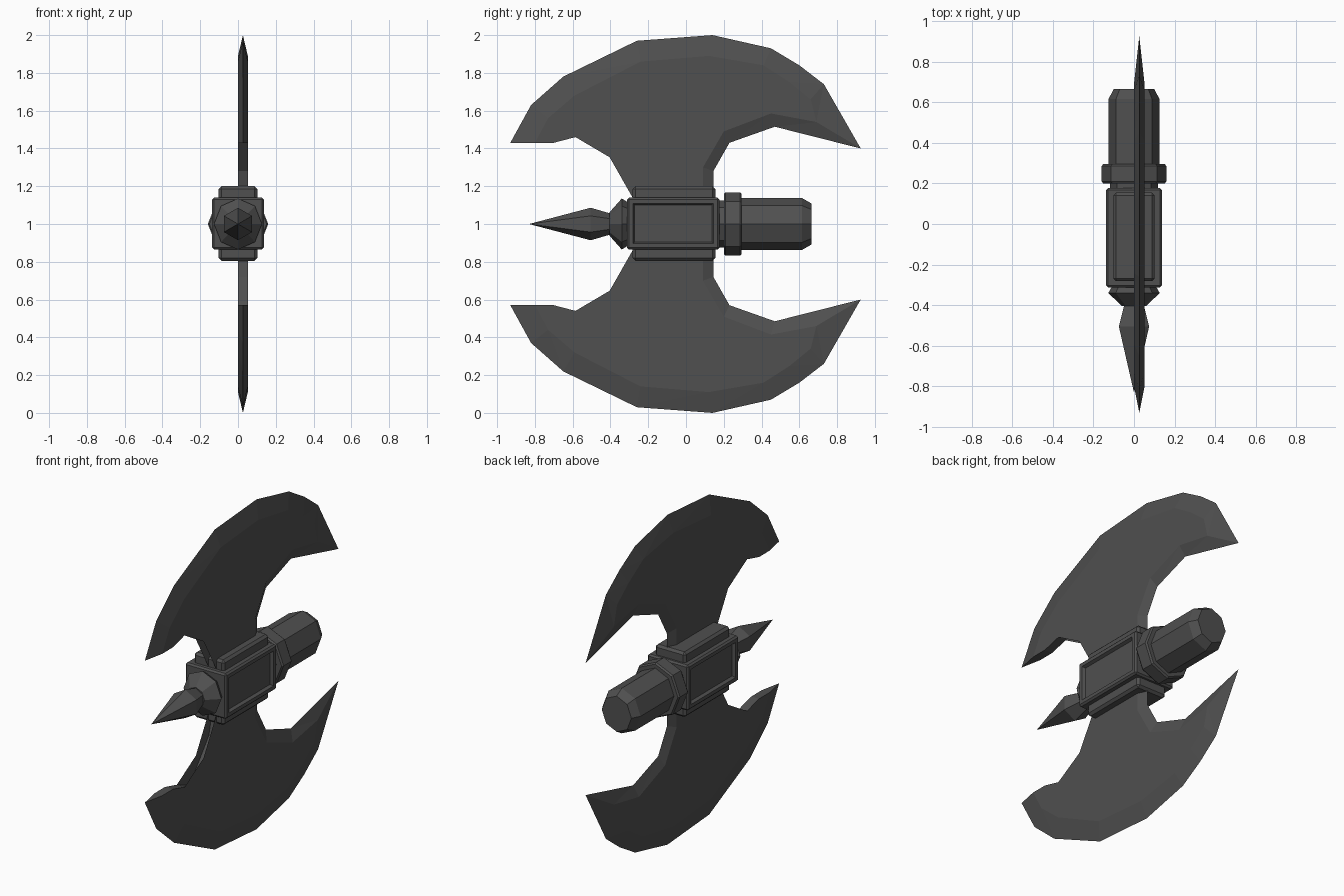
import bpy, bmesh, math
from mathutils import Vector

if "Cube" in bpy.data.objects:
    bpy.data.objects.remove(bpy.data.objects["Cube"])

iron = bpy.data.materials.new("dark iron")
iron.diffuse_color = (0.08, 0.08, 0.08, 1)
iron.use_nodes = True
iron.node_tree.nodes["Principled BSDF"].inputs["Base Color"].default_value = iron.diffuse_color


def finish(bm, name):
    bmesh.ops.remove_doubles(bm, verts=bm.verts, dist=0.0005)
    bmesh.ops.recalc_face_normals(bm, faces=bm.faces)
    mesh = bpy.data.meshes.new(name)
    bm.to_mesh(mesh)
    bm.free()
    mesh.materials.append(iron)
    ob = bpy.data.objects.new(name, mesh)
    bpy.context.collection.objects.link(ob)
    return ob


def spindle(name, rings, sides, xs):
    """Faceted turned part along y; rings are (y, radius)."""
    bm = bmesh.new()
    loops = []
    for y, r in rings:
        loops.append([bm.verts.new((r * xs * math.sin(2 * math.pi * i / sides), y,
                                    1 + r * math.cos(2 * math.pi * i / sides)))
                      for i in range(sides)])
    for a, b in zip(loops, loops[1:]):
        for i in range(sides):
            j = (i + 1) % sides
            bm.faces.new((a[i], a[j], b[j], b[i]))
    bm.faces.new(loops[0])
    bm.faces.new(loops[-1])
    return finish(bm, name)


def block(name, lo, hi, bevel, panel=False):
    """Chamfered box, optionally with recessed side panels."""
    bm = bmesh.new()
    bmesh.ops.create_cube(bm, size=1)
    lo, hi = Vector(lo), Vector(hi)
    for v in bm.verts:
        v.co = (lo + hi) / 2 + v.co * (hi - lo)
    bmesh.ops.bevel(bm, geom=bm.edges[:], offset=bevel, segments=1, affect='EDGES')
    bm.normal_update()
    if panel:
        sides = [f for f in bm.faces if abs(f.normal.x) > 0.99]
        bmesh.ops.inset_individual(bm, faces=sides, thickness=0.03)
        bmesh.ops.inset_individual(bm, faces=sides, thickness=0.012, depth=-0.018)
    return finish(bm, name)


# Blade profile: (edge y, edge z, ridge y, ridge z)
BLADE = [
    (-.93, 1.43, -.80, 1.43), (-.82, 1.63, -.73, 1.56), (-.65, 1.78, -.59, 1.68),
    (-.26, 1.97, -.24, 1.86), (.14, 2.0, .12, 1.89), (.45, 1.93, .41, 1.84),
    (.60, 1.84, .55, 1.75), (.73, 1.74, .66, 1.66), (.925, 1.40, .69, 1.54),
    (.47, 1.515, .45, 1.585), (.23, 1.43, .20, 1.49), (.145, 1.28, .09, 1.30),
    (.145, 1.10, .09, 1.10), (-.26, 1.10, -.26, 1.10), (-.26, 1.20, -.26, 1.20),
    (-.28, 1.28, -.28, 1.28), (-.44, 1.48, -.44, 1.48), (-.485, 1.50, -.485, 1.50),
    (-.585, 1.46, -.585, 1.46), (-.70, 1.43, -.70, 1.43)]


def blade(name, flip):
    bm = bmesh.new()
    n = len(BLADE)

    def z(v):
        return 2 - v if flip else v
    edge = [bm.verts.new((.026, p[0], z(p[1]))) for p in BLADE]
    for x in (0, .052):
        ridge = [bm.verts.new((x, p[2], z(p[3]))) for p in BLADE]
        bm.faces.new(ridge)
        for i in range(n):
            j = (i + 1) % n
            bm.faces.new((edge[i], edge[j], ridge[j], ridge[i]))
    # triangulate so the bevelled facets stay crisp
    bmesh.ops.triangulate(bm, faces=bm.faces[:])
    return finish(bm, name)


blade("upper_blade", False)
blade("lower_blade", True)

# Head block with stepped clamp plates above and below
block("head_block", (-.137, -.312, .865), (.137, .177, 1.14), .01, panel=True)
block("upper_clamp", (-.102, -.282, 1.10), (.102, .155, 1.20), .014)
block("lower_clamp", (-.102, -.282, .805), (.102, .155, .90), .014)

# Handle socket, collar and stub
spindle("socket_neck", [(.16, .125), (.205, .125)], 8, .94)
spindle("collar", [(.20, .16), (.21, .168), (.285, .168), (.295, .16)], 8, .95)
spindle("handle_stub", [(.28, .137), (.615, .137), (.665, .108)], 8, .92)

# Front boss and spike
spindle("front_boss", [(-.30, .11), (-.34, .135), (-.405, .062)], 8, .94)
spindle("front_spike", [(-.38, .05), (-.505, .086), (-.83, .0003)], 6, 1.0)
